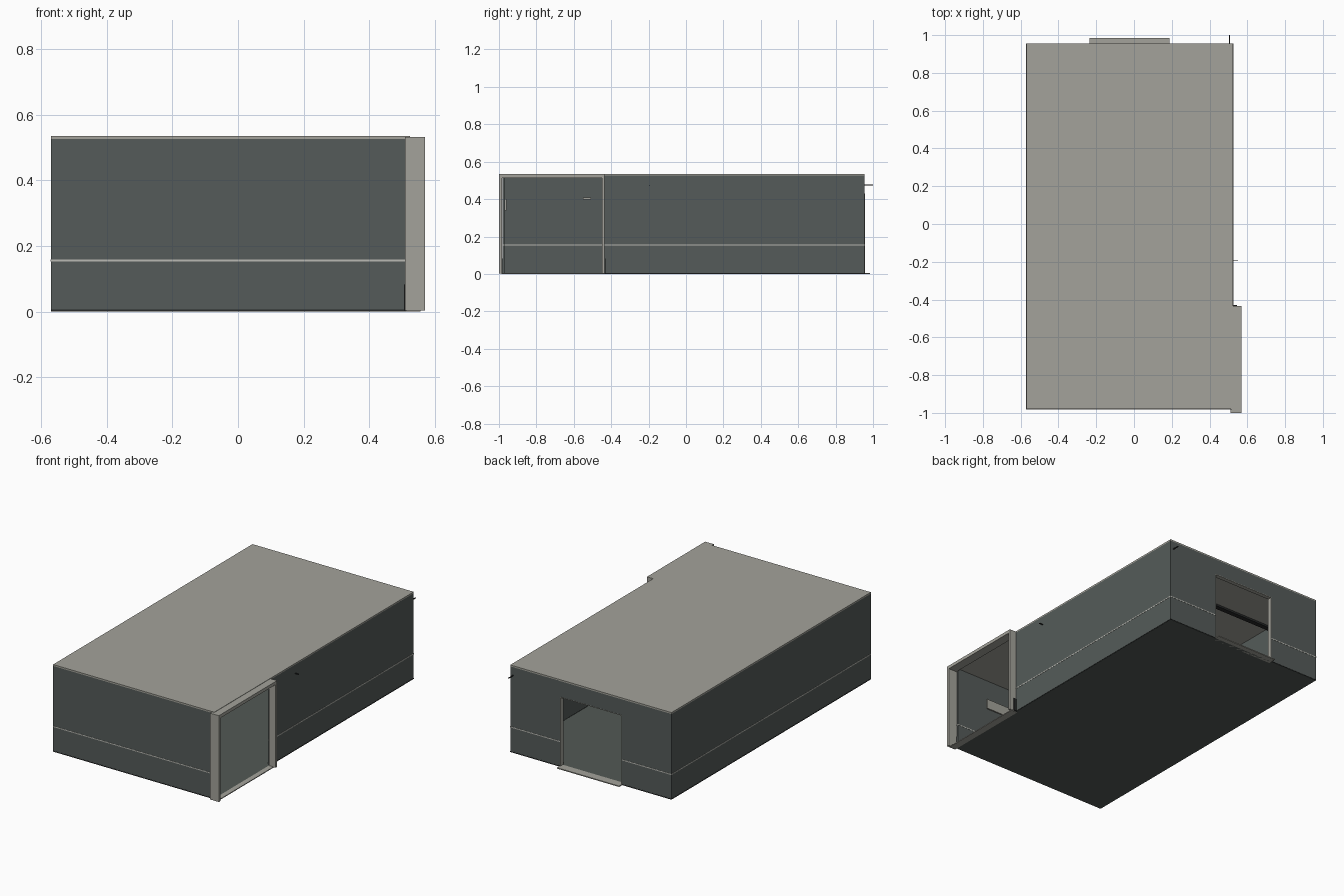
import bpy, bmesh
from mathutils import Vector

cube = bpy.data.objects.get("Cube")
if cube:
    bpy.data.objects.remove(cube)


def material(name, rgb):
    m = bpy.data.materials.new(name)
    m.use_nodes = True
    color = (*rgb, 1)
    m.diffuse_color = color
    m.node_tree.nodes["Principled BSDF"].inputs["Base Color"].default_value = color
    return m


WALL = material("slate grey", (.09, .105, .10))
FLOOR = material("floor green grey", (.085, .10, .09))
LIGHT = material("warm light grey", (.37, .365, .325))
STRIPE = material("pale stripe", (.50, .50, .46))
DARK = material("dark trim", (.02, .022, .022))


def box(name, x, y, z, mat):
    """Axis-aligned box from three (low, high) ranges."""
    lo, hi = (Vector(p) for p in zip(x, y, z))
    bm = bmesh.new()
    bmesh.ops.create_cube(bm, size=1)
    for v in bm.verts:
        v.co = Vector([l + (c + .5) * (h - l) for l, h, c in zip(lo, hi, v.co)])
    me = bpy.data.meshes.new(name)
    bm.to_mesh(me)
    bm.free()
    me.materials.append(mat)
    ob = bpy.data.objects.new(name, me)
    bpy.context.collection.objects.link(ob)
    return ob


def grow(r, d):
    return (r[0] - d, r[1] + d)


# Main dimensions
L, R, F, B = -.57, .525, -.98, .955
T, TOP = .012, .53
DOOR, HEAD = (-.235, .187), .43
OPEN_BACK = -.44

# Floor and roof slabs
box("floor", (L, R), (F, B), (0, .005), FLOOR)
box("roof", (L, R), (F, B), (TOP - .004, .535), LIGHT)

# Walls, each with a pale line on both sides and a dark skirting
walls = {
    "front_wall": ((L, R - T), (F, F + T)),
    "right_wall": ((L, L + T), (F, B)),
    "left_wall": ((R - T, R), (OPEN_BACK, B)),
    "back_wall_right": ((L, DOOR[0]), (B - T, B)),
    "back_wall_left": ((DOOR[1], R), (B - T, B)),
}
for name, (x, y) in walls.items():
    box(name, x, y, (.002, TOP - .003), WALL)
    box(name + "_stripe", grow(x, .0012), grow(y, .0012), (.152, .158), STRIPE)
    box(name + "_skirting", grow(x, .0008), grow(y, .0008), (.001, .006), DARK)
box("back_wall_lintel", DOOR, (B - T, B), (HEAD, TOP - .003), WALL)

# Back doorway lining and sill
box("door_sill", DOOR, (B - .02, B + .03), (0, .006), LIGHT)
for side, x in (("right", DOOR[0]), ("left", DOOR[1] - .004)):
    box("door_jamb_" + side, (x, x + .004), (B - .026, B + .001), (.004, HEAD), LIGHT)
box("door_head", DOOR, (B - .026, B + .001), (HEAD - .004, HEAD), LIGHT)

# Large side opening: posts, lintel and sill
box("opening_front_post", (.51, .57), (-1, F - .004), (.003, .533), LIGHT)
box("opening_back_post", (R, .57), (-.45, -.435), (.003, .533), LIGHT)
box("opening_lintel", (R - T, .57), (F - .006, -.435), (.513, .533), LIGHT)
box("opening_sill", (R - T, .556), (F - .006, -.437), (0, .005), LIGHT)
box("front_post_foot", (.507, .511), (F - .006, F), (.003, .083), DARK)
box("back_post_foot", (R, R + .02), (-.434, -.43), (.003, .083), DARK)

# Ceiling strips
for i, y in enumerate((-.16, .55)):
    box(f"ceiling_strip_{i + 1}", (L + T, R - T), grow((y, y), .015), (.514, .527), DARK)

# Plate on the inner front wall and small shelf on the inner right wall
box("wall_plate", (.08, .30), (F + T, F + T + .008), (.34, .40), LIGHT)
box("small_shelf", (L + T, L + .05), (-.55, -.508), (.398, .41), LIGHT)

# Thin outside brackets
box("side_bracket", (R, .55), (-.197, -.192), (.472, .476), DARK)
box("back_bracket", (.503, .508), (B, 1), (.473, .478), DARK)
